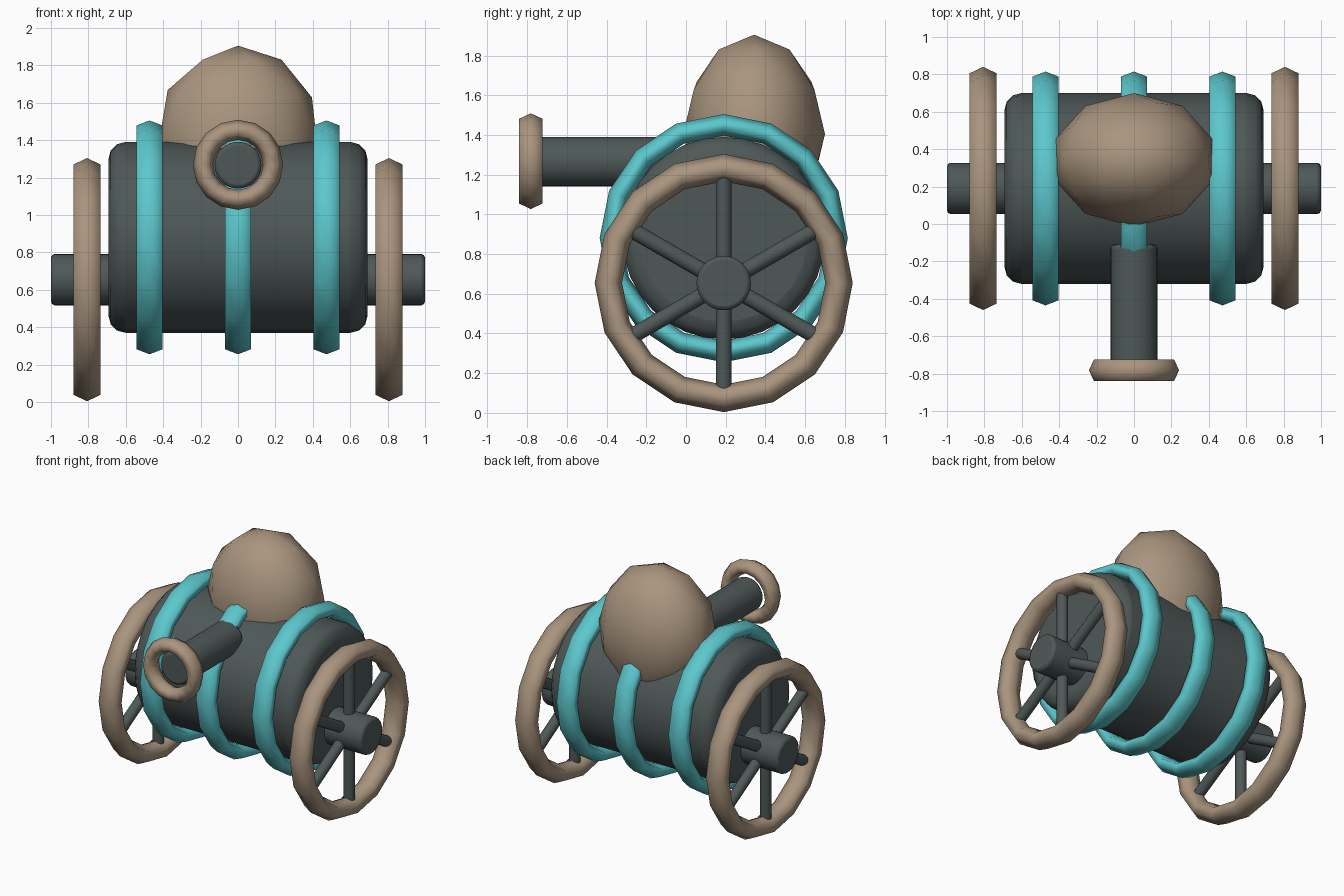
import bpy, math

if "Cube" in bpy.data.objects:
    bpy.data.objects.remove(bpy.data.objects["Cube"])

def material(name, rgb):
    m = bpy.data.materials.new(name)
    m.diffuse_color = (*rgb, 1)
    m.use_nodes = True
    m.node_tree.nodes["Principled BSDF"].inputs["Base Color"].default_value = m.diffuse_color
    return m

TAN = material("tan", (0.40, 0.30, 0.21))
DARK = material("dark_slate", (0.077, 0.097, 0.097))
TEAL = material("teal", (0.107, 0.578, 0.61))

ALONG_X = (0, math.pi / 2, 0)
ALONG_Y = (math.pi / 2, 0, 0)
MID_Y = 0.19
BODY_Z = 0.88
WHEEL_Z = 0.654


def finish(name, mat):
    ob = bpy.context.object
    ob.name = name
    ob.data.materials.append(mat)
    return ob


def rod(name, radius, length, loc, rot, mat, sides=32, bevel=0.0, segments=2):
    """Cylinder with optionally rounded rims."""
    bpy.ops.mesh.primitive_cylinder_add(vertices=sides, radius=radius, depth=length,
                                        location=loc, rotation=rot)
    ob = finish(name, mat)
    bpy.ops.object.shade_smooth_by_angle(angle=math.radians(50))
    if bevel:
        mod = ob.modifiers.new("rim", 'BEVEL')
        mod.width = bevel
        mod.segments = segments
        mod.limit_method = 'ANGLE'
        mod.angle_limit = math.radians(50)
    return ob


def ring(name, outer, thickness, half_width, loc, rot, mat):
    """Six-sided hoop, stretched along its axis to the given half width."""
    r = thickness / 2
    bpy.ops.mesh.primitive_torus_add(major_segments=16, minor_segments=6,
                                     major_radius=outer - r, minor_radius=r,
                                     location=loc, rotation=rot)
    ob = finish(name, mat)
    ob.scale.z = half_width / (r * math.sin(math.pi / 3))
    bpy.ops.object.shade_smooth()
    return ob


# Barrel-shaped body
rod("body", 0.51, 1.385, (0, MID_Y, BODY_Z), ALONG_X, DARK, bevel=0.09, segments=3)

# Hoops around the body
for i, x in enumerate((-0.473, 0, 0.473)):
    ring(f"body_hoop_{i + 1}", 0.625, 0.108, 0.07, (x, MID_Y, BODY_Z), ALONG_X, TEAL)

# Wheels, each with hub and six spokes
for side, s in (("left", -1), ("right", 1)):
    x = s * 0.807
    ring(f"{side}_wheel_rim", 0.65, 0.138, 0.073, (x, MID_Y, WHEEL_Z), ALONG_X, TAN)
    rod(f"{side}_hub", 0.137, 0.36, (s * 0.82, MID_Y, WHEEL_Z), ALONG_X, DARK,
        bevel=0.02)
    for k in range(6):
        a = k * math.pi / 3
        d = 0.32
        rod(f"{side}_spoke_{k + 1}", 0.04, 0.46,
            (x, MID_Y - d * math.sin(a), WHEEL_Z + d * math.cos(a)),
            (a, 0, 0), DARK, sides=16)

# Gun tube and muzzle ring
rod("gun_tube", 0.125, 0.65, (0, -0.435, 1.266), ALONG_Y, DARK, bevel=0.02)
ring("muzzle_ring", 0.241, 0.108, 0.058, (0, -0.782, 1.268), ALONG_Y, TAN)

# Dome on top
bpy.ops.mesh.primitive_ico_sphere_add(subdivisions=2, radius=1, location=(0, 0.343, 1.405))
dome = finish("dome", TAN)
dome.scale = (0.442, 0.357, 0.5)
bpy.ops.object.shade_smooth()
